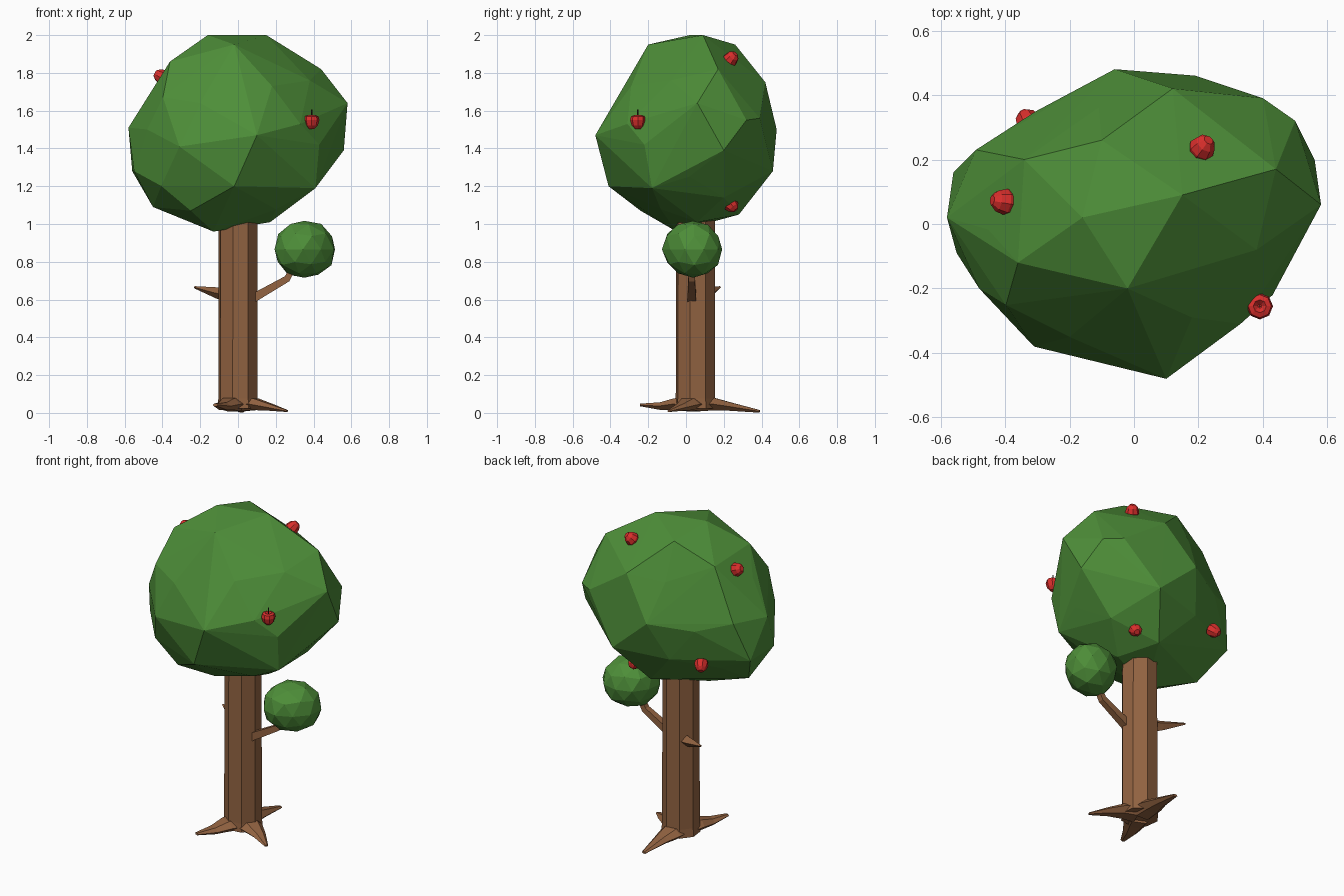
import bpy, bmesh, math, random
from mathutils import Vector, Matrix

cube = bpy.data.objects.get("Cube")
if cube:
    bpy.data.objects.remove(cube, do_unlink=True)
random.seed(4)


def make_material(name, color):
    mat = bpy.data.materials.new(name)
    mat.use_nodes = True
    rgba = (*color, 1.0)
    mat.diffuse_color = rgba
    for node in mat.node_tree.nodes:
        if node.type == 'BSDF_PRINCIPLED':
            node.inputs["Base Color"].default_value = rgba
            node.inputs["Roughness"].default_value = 0.9
    return mat


leaf = make_material("leaf green", (0.075, 0.27, 0.04))
bark = make_material("bark brown", (0.29, 0.125, 0.053))
red = make_material("apple red", (0.7, 0.028, 0.025))
stalk = make_material("stalk dark brown", (0.04, 0.025, 0.015))


def finish(name, bm, mat):
    """Turn a bmesh into a flat shaded object."""
    bmesh.ops.recalc_face_normals(bm, faces=bm.faces[:])
    mesh = bpy.data.meshes.new(name)
    bm.to_mesh(mesh)
    bm.free()
    mesh.materials.append(mat)
    obj = bpy.data.objects.new(name, mesh)
    bpy.context.collection.objects.link(obj)
    return obj


def skin_rings(bm, rings):
    """Join equal rings of points into a capped tube."""
    loops = [[bm.verts.new(p) for p in ring] for ring in rings]
    n = len(loops[0])
    for a, b in zip(loops, loops[1:]):
        for i in range(n):
            j = (i + 1) % n
            bm.faces.new((a[i], a[j], b[j], b[i]))
    bm.faces.new(loops[0][::-1])
    bm.faces.new(loops[-1])


def limb(name, path, mat=bark, sides=6, wide=1.0, turn=0.0):
    """Tapered tube along points (x, y, z, radius)."""
    pts = [Vector(p[:3]) for p in path]
    rings = []
    for k, p in enumerate(pts):
        t = (pts[min(k + 1, len(pts) - 1)] - pts[max(k - 1, 0)]).normalized()
        ref = Vector((0, 0, 1)) if abs(t.z) < 0.95 else Vector((0, 1, 0))
        side = t.cross(ref).normalized()
        up = side.cross(t)
        r = path[k][3]
        rings.append([p + side * (math.cos(a) * r * wide) + up * (math.sin(a) * r)
                      for a in (turn + math.tau * i / sides for i in range(sides))])
    bm = bmesh.new()
    skin_rings(bm, rings)
    return finish(name, bm, mat)


# Crown: main corners, with the gaps filled from a leaning ellipsoid
centre = Vector((0, 0, 1.48))
corners = [
    (-.16, .02, 2), (.15, .09, 2), (-.02, -.2, 1.95), (-.1, .26, 1.95),
    (-.36, -.12, 1.86), (.44, .17, 1.82), (.38, -.08, 1.76), (.18, -.29, 1.73),
    (-.2, -.35, 1.64), (.58, .06, 1.64), (.56, .2, 1.39), (.1, -.48, 1.47),
    (.33, -.31, 1.53), (.43, -.22, 1.42), (-.31, -.38, 1.41), (-.48, -.2, 1.5),
    (-.58, .02, 1.51), (-.55, -.09, 1.28), (-.56, .16, 1.28), (-.49, .23, 1.52),
    (-.06, .48, 1.5), (.19, .46, 1.28), (.4, .39, 1.56), (.5, .32, 1.55),
    (.12, .42, 1.75), (-.02, -.41, 1.2), (-.45, .02, 1.09), (-.13, -.05, .96),
    (.17, .06, 1.01), (.41, -.18, 1.19), (.05, .28, 1.05), (-.25, -.24, 1.07),
    (-.34, .2, 1.83), (.34, .2, 1.14),
]
corners = [Vector(c) for c in corners]
lean = Matrix(((.55, .024, .03), (.024, .45, .006), (.03, .006, .485)))
ball = bmesh.new()
bmesh.ops.create_icosphere(ball, subdivisions=2, radius=1)
filler = [centre + lean @ v.co for v in ball.verts]
ball.free()
filler = [p for p in filler if min((p - c).length for c in corners) > 0.19]
crown = bmesh.new()
for p in corners + filler:
    crown.verts.new(p)
bmesh.ops.convex_hull(crown, input=crown.verts[:])
bmesh.ops.delete(crown, geom=[v for v in crown.verts if not v.link_faces], context='VERTS')
finish("crown", crown, leaf)

# Small bush on the side branch, stretched along one diagonal
bush = bmesh.new()
bmesh.ops.create_icosphere(bush, subdivisions=2, radius=0.155)
stretch = Vector((.77, .64, 0))
for v in bush.verts:
    p = v.co * random.uniform(0.95, 1.03)
    v.co = p + stretch * (p.dot(stretch) * 0.1) + Vector((.352, .037, .866))
finish("small_bush", bush, leaf)

# Trunk, branches and roots
limb("trunk", [(0, .05, .022, .112), (0, .05, .075, .108), (0, .05, 1.1, .106)],
     sides=8, turn=math.radians(15))
limb("bush_branch", [(.05, .03, .59, .034), (.12, .03, .63, .031),
                     (.26, .03, .71, .025), (.31, .03, .8, .02)], sides=4, turn=math.pi / 4)
limb("twig", [(-.05, .09, .625, .04), (-.11, .12, .635, .03), (-.23, .18, .665, .006)],
     sides=4)
limb("back_root", [(0, .07, .045, .042), (0, .15, .046, .038),
                   (.01, .23, .034, .026), (.02, .39, .008, .008)], wide=1.9)
limb("front_root", [(-.02, .02, .045, .042), (-.05, -.05, .046, .036),
                    (-.08, -.13, .036, .023), (-.12, -.24, .042, .008)], wide=1.9)
limb("side_root", [(.02, .04, .045, .042), (.09, .01, .046, .036),
                   (.17, -.03, .03, .021), (.26, -.09, .01, .006)], wide=1.9)


# Apples: lathed profile with a dimple, plus a stalk
profile = [(.016, -.036), (.033, -.018), (.041, .01), (.036, .03), (.02, .036), (.006, .022)]


def apple(name, place, axis):
    turn = Vector((0, 0, 1)).rotation_difference(Vector(axis).normalized())
    place = Vector(place)
    bm = bmesh.new()
    skin_rings(bm, [[place + turn @ Vector((r * math.cos(a), r * math.sin(a), z))
                     for a in (math.tau * i / 8 for i in range(8))] for r, z in profile])
    finish(name, bm, red)
    ends = [place + turn @ Vector((0, 0, z)) for z in (.02, .065)]
    limb(name + "_stalk", [(*p, .004) for p in ends], stalk, sides=4)


apple("front_apple", (.39, -.255, 1.54), (0, 0, 1))
apple("top_apple", (.215, .24, 1.877), (-.4, -.5, -.6))
apple("right_apple", (-.408, .07, 1.782), (.8, -.1, -.4))
apple("back_apple", (-.33, .32, 1.25), (.4, -.7, .6))
apple("low_apple", (.19, .24, 1.1), (-.2, -.6, .7))
